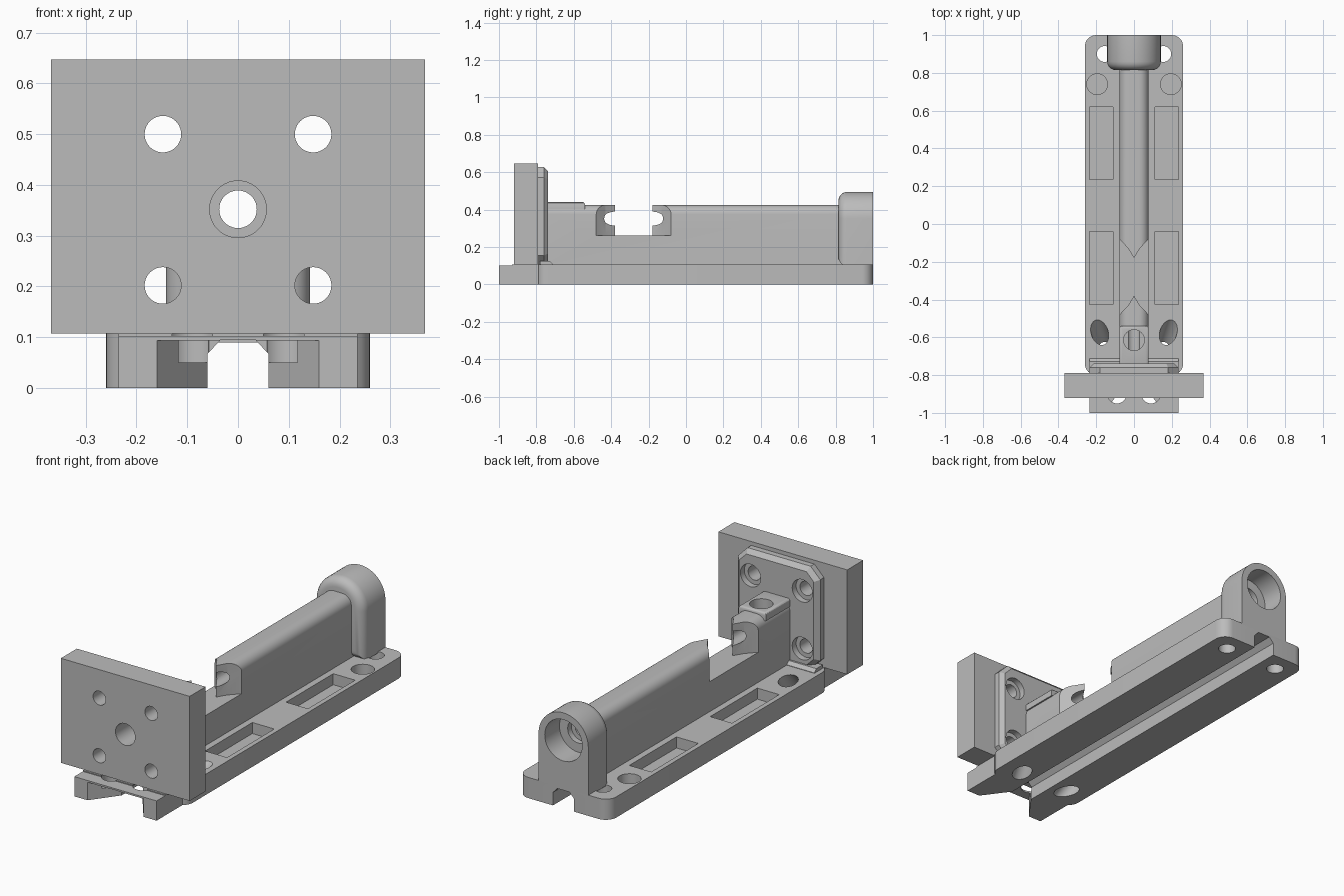
import bpy, bmesh, math
from mathutils import Vector

cube = bpy.data.objects.get("Cube")
if cube:
    bpy.data.objects.remove(cube, do_unlink=True)

grey = bpy.data.materials.new("plain grey")
grey.use_nodes = True
grey.diffuse_color = (0.5, 0.5, 0.5, 1)
grey.node_tree.nodes["Principled BSDF"].inputs["Base Color"].default_value = (0.5, 0.5, 0.5, 1)

BORE_Z = 0.352


def finish(bm, name):
    bmesh.ops.recalc_face_normals(bm, faces=bm.faces)
    mesh = bpy.data.meshes.new(name)
    bm.to_mesh(mesh)
    bm.free()
    ob = bpy.data.objects.new(name, mesh)
    bpy.context.collection.objects.link(ob)
    mesh.materials.append(grey)
    return ob


def prism(name, pts, axis, lo, hi, pick=None, width=0.0, segs=1):
    """Extrude a 2D outline along y or z; optionally bevel the edges chosen by pick."""
    place = {"y": lambda a, b, t: (a, t, b), "z": lambda a, b, t: (a, b, t)}[axis]
    bm = bmesh.new()
    rings = [[bm.verts.new(place(a, b, t)) for a, b in pts] for t in (lo, hi)]
    n = len(pts)
    bm.faces.new(rings[0])
    bm.faces.new(rings[1])
    for i in range(n):
        j = (i + 1) % n
        bm.faces.new((rings[0][i], rings[0][j], rings[1][j], rings[1][i]))
    bmesh.ops.recalc_face_normals(bm, faces=bm.faces)
    if pick:
        edges = [e for e in bm.edges if all(pick(v.co) for v in e.verts)]
        bmesh.ops.bevel(bm, geom=edges, offset=width, segments=segs, profile=0.5, affect="EDGES")
    return finish(bm, name)


def rect(x0, x1, y0, y1):
    return [(x0, y0), (x1, y0), (x1, y1), (x0, y1)]


def arc(cx, cy, r, a0, a1, n=8):
    return [(cx + r * math.cos(math.radians(a0 + (a1 - a0) * i / n)),
             cy + r * math.sin(math.radians(a0 + (a1 - a0) * i / n))) for i in range(n + 1)]


def drill(start, end, r):
    """Round cutter between two points."""
    start, end = Vector(start), Vector(end)
    d = end - start
    bm = bmesh.new()
    bmesh.ops.create_cone(bm, cap_ends=True, segments=40, radius1=r, radius2=r, depth=d.length)
    bmesh.ops.rotate(bm, verts=bm.verts, matrix=d.to_track_quat("Z", "Y").to_matrix())
    bmesh.ops.translate(bm, verts=bm.verts, vec=(start + end) / 2)
    return finish(bm, "cutter")


def cut(ob, cutters):
    bpy.context.view_layer.objects.active = ob
    for c in cutters:
        c.hide_render = True
        mod = ob.modifiers.new("cut", "BOOLEAN")
        mod.operation = "DIFFERENCE"
        mod.solver = "EXACT"
        mod.object = c
        bpy.ops.object.modifier_apply(modifier=mod.name)
        bpy.data.objects.remove(c, do_unlink=True)


# Base: rounded slab with a narrower front tongue
half = [(0.235, -1), (0.235, -0.79)] + arc(0.2, -0.74, 0.06, -55, 0, 5) + arc(0.2, 0.94, 0.06, 0, 90)
base = prism("base", half + [(-x, y) for x, y in reversed(half)], "z", 0, 0.107)
slot = [(-0.06, -0.1), (0.06, -0.1), (0.06, 0.067), (0.035, 0.094), (-0.035, 0.094), (-0.06, 0.067)]
flare = [(-0.165, -1.1), (0.165, -1.1), (0.16, -1), (0.057, -0.86), (-0.057, -0.86), (-0.16, -1)]
cutters = [prism("cutter", slot, "y", -1.2, 1.2),
           prism("cutter", flare, "z", -0.1, 0.093),
           prism("cutter", rect(-0.4, 0.4, -1.1, -0.93), "z", 0.102, 0.3)]
for s in (-1, 1):
    x0, x1 = sorted((s * 0.11, s * 0.235))
    for y0, y1 in ((-0.425, -0.04), (0.235, 0.62)):
        cutters.append(prism("cutter", rect(x0, x1, y0, y1), "z", 0.05, 0.3))
    cutters += [drill((s * 0.195, 0.74, 0.02), (s * 0.195, 0.74, 0.3), 0.055),
                drill((s * 0.155, 0.9, -0.1), (s * 0.155, 0.9, 0.3), 0.042),
                drill((s * 0.09, -0.9, 0.05), (s * 0.09, -0.9, 0.3), 0.05),
                drill((s * 0.125, -0.745, -0.05), (s * 0.2, -0.52, 0.157), 0.045)]
cut(base, cutters)

# Long beam with rounded top, split by a gap with pointed ends
W, R = 0.077, 0.05
top = arc(W - R, 0.425 - R, R, 0, 90) + arc(R - W, 0.425 - R, R, 90, 180)
beam = prism("beam", [(-W, 0.1), (W, 0.1)] + top, "y", -0.76, 0.85)
side = [(0, -0.18), (0.03, -0.13), (W, -0.08), (0.2, -0.08),
        (0.2, -0.48), (W, -0.48), (0.03, -0.43), (0, -0.38)]
gap = side + [(-x, y) for x, y in reversed(side[1:-1])]
cut(beam, [prism("cutter", gap, "z", 0.262, 0.7),
           drill((0, -1, BORE_Z), (0, 1.1, BORE_Z), 0.037),
           drill((0, -0.615, 0.33), (0, -0.615, 0.7), 0.055)])

# Raised clamp block at the front of the beam
block = prism("clamp_block", rect(-0.078, 0.078, -0.75, -0.54), "z", 0.4, 0.441,
              lambda c: c.z > 0.43, 0.014, 3)
cut(block, [drill((0, -0.615, 0.3), (0, -0.615, 0.7), 0.055)])

# Arched rear head with stepped bore
arch = [(-0.142, 0.1), (0.142, 0.1)] + arc(0, BORE_Z, 0.142, 0, 180, 32)
head = prism("rear_head", arch, "y", 0.815, 1.0,
             lambda c: c.y < 0.82 and c.z > 0.09, 0.045, 5)
cut(head, [drill((0, 0.88, BORE_Z), (0, 1.1, BORE_Z), 0.107),
           drill((0, 0.85, BORE_Z), (0, 1.1, BORE_Z), 0.06),
           drill((0, 0.7, BORE_Z), (0, 1.1, BORE_Z), 0.037)])


# Front plate and the chamfered flange behind it
def bolt_holes(y0, y1, r):
    return [drill((x, y0, z), (x, y1, z), r) for x in (-0.148, 0.148) for z in (0.202, 0.5)]


plate = prism("front_plate", rect(-0.368, 0.368, 0.107, 0.647), "y", -0.92, -0.79)
cut(plate, bolt_holes(-1.1, -0.6, 0.036) + [drill((0, -1.1, BORE_Z), (0, -0.6, BORE_Z), 0.056)])

k = 0.055
octagon = [(-0.235, 0.1 + k), (-0.235 + k, 0.1), (0.235 - k, 0.1), (0.235, 0.1 + k),
           (0.235, 0.627 - k), (0.235 - k, 0.627), (k - 0.235, 0.627), (-0.235, 0.627 - k)]
flange = prism("flange", octagon, "y", -0.791, -0.738, lambda c: c.y > -0.75, 0.022)
cut(flange, bolt_holes(-1.1, -0.6, 0.036) + bolt_holes(-0.77, -0.6, 0.058)
    + [drill((0, -1.1, BORE_Z), (0, -0.6, BORE_Z), 0.037)])

# Low ridge where the flange meets the base
prism("flange_foot", rect(-0.235, 0.235, -0.78, -0.712), "z", 0.09, 0.125,
      lambda c: c.y > -0.75 and c.z > 0.12, 0.016)

# Smooth round walls, keep edges sharp
for ob in bpy.context.collection.objects:
    if ob.type == "MESH" and ob.data.materials and ob.data.materials[0] == grey:
        bpy.ops.object.select_all(action="DESELECT")
        ob.select_set(True)
        bpy.context.view_layer.objects.active = ob
        bpy.ops.object.shade_smooth_by_angle(angle=math.radians(30))
